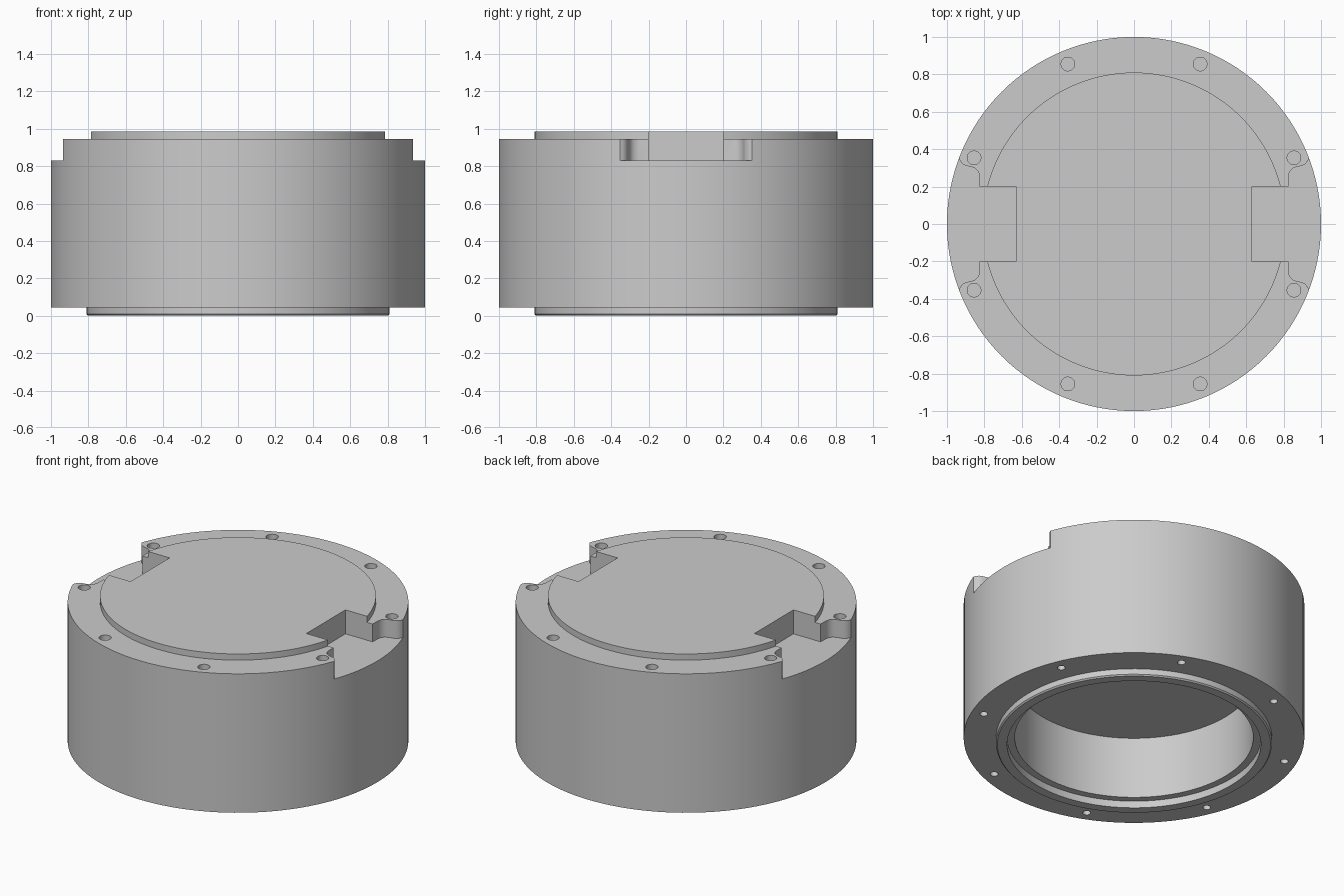
import bpy, bmesh, math

if "Cube" in bpy.data.objects:
    bpy.data.objects.remove(bpy.data.objects["Cube"])

grey = bpy.data.materials.new("plain grey")
grey.diffuse_color = (0.6, 0.6, 0.6, 1)
grey.use_nodes = True
grey.node_tree.nodes["Principled BSDF"].inputs["Base Color"].default_value = grey.diffuse_color


def add_object(name, bm):
    bmesh.ops.recalc_face_normals(bm, faces=bm.faces)
    mesh = bpy.data.meshes.new(name)
    bm.to_mesh(mesh)
    bm.free()
    mesh.materials.append(grey)
    obj = bpy.data.objects.new(name, mesh)
    bpy.context.collection.objects.link(obj)
    return obj


def lathe(name, profile, steps):
    """Spin an (r, z) profile around the z axis."""
    bm = bmesh.new()
    verts = [bm.verts.new((r, 0, z)) for r, z in profile]
    edges = [bm.edges.new(pair) for pair in zip(verts, verts[1:])]
    bmesh.ops.spin(bm, geom=verts + edges, cent=(0, 0, 0), axis=(0, 0, 1),
                   angle=math.tau, steps=steps, use_duplicate=False)
    bmesh.ops.remove_doubles(bm, verts=bm.verts, dist=0.0005)
    return add_object(name, bm)


def prism(bm, outline, z0, z1):
    """Extrude a closed (x, y) outline from z0 to z1."""
    face = bm.faces.new([bm.verts.new((x, y, z0)) for x, y in outline])
    top = bmesh.ops.extrude_face_region(bm, geom=[face])["geom"]
    bmesh.ops.translate(bm, vec=(0, 0, z1 - z0),
                        verts=[v for v in top if isinstance(v, bmesh.types.BMVert)])


def cut(target, cutter):
    """Subtract the cutter for good, then remove it."""
    mod = target.modifiers.new("cut", "BOOLEAN")
    mod.operation, mod.solver, mod.object = "DIFFERENCE", "EXACT", cutter
    bpy.context.view_layer.update()
    graph = bpy.context.evaluated_depsgraph_get()
    mesh = bpy.data.meshes.new_from_object(target.evaluated_get(graph))
    target.modifiers.clear()
    target.data = mesh
    bpy.data.objects.remove(cutter)


# Round housing: raised lid, outer wall, bottom lip and stepped hollow
housing = lathe("housing", [
    (0, 0.985), (0.81, 0.985), (0.81, 0.945), (1, 0.945), (1, 0.045),
    (0.81, 0.045), (0.81, 0.008), (0.802, 0), (0.745, 0), (0.745, 0.045),
    (0.70, 0.045), (0.70, 0.445), (0, 0.445)], 128)

# Side notches: narrow slot that flares out in an S-curve to the wall
half = [(0.63, 0.2), (0.825, 0.2), (0.825, 0.255), (0.832, 0.28),
        (0.848, 0.297), (0.87, 0.306), (0.90, 0.312), (0.918, 0.322),
        (0.93, 0.338), (0.936, 0.355), (1.1, 0.355)]
outline = half + [(x, -y) for x, y in reversed(half)]
bm = bmesh.new()
for side in (1, -1):
    prism(bm, [(side * x, side * y) for x, y in outline], 0.83, 1.1)
cut(housing, add_object("notch_cutter", bm))

# Rings of eight screw holes in the top and the bottom
bm = bmesh.new()
for radius, z0, z1 in ((0.037, 0.72, 1.05), (0.024, -0.05, 0.2)):
    for k in range(8):
        a = math.radians(22.5 + 45 * k)
        prism(bm, [(0.925 * math.cos(a) + radius * math.cos(math.tau * i / 12),
                    0.925 * math.sin(a) + radius * math.sin(math.tau * i / 12))
                   for i in range(12)], z0, z1)
cut(housing, add_object("hole_cutter", bm))

# Smooth round walls with crisp edges
bpy.context.view_layer.objects.active = housing
housing.select_set(True)
bpy.ops.object.shade_smooth_by_angle(angle=math.radians(35))
